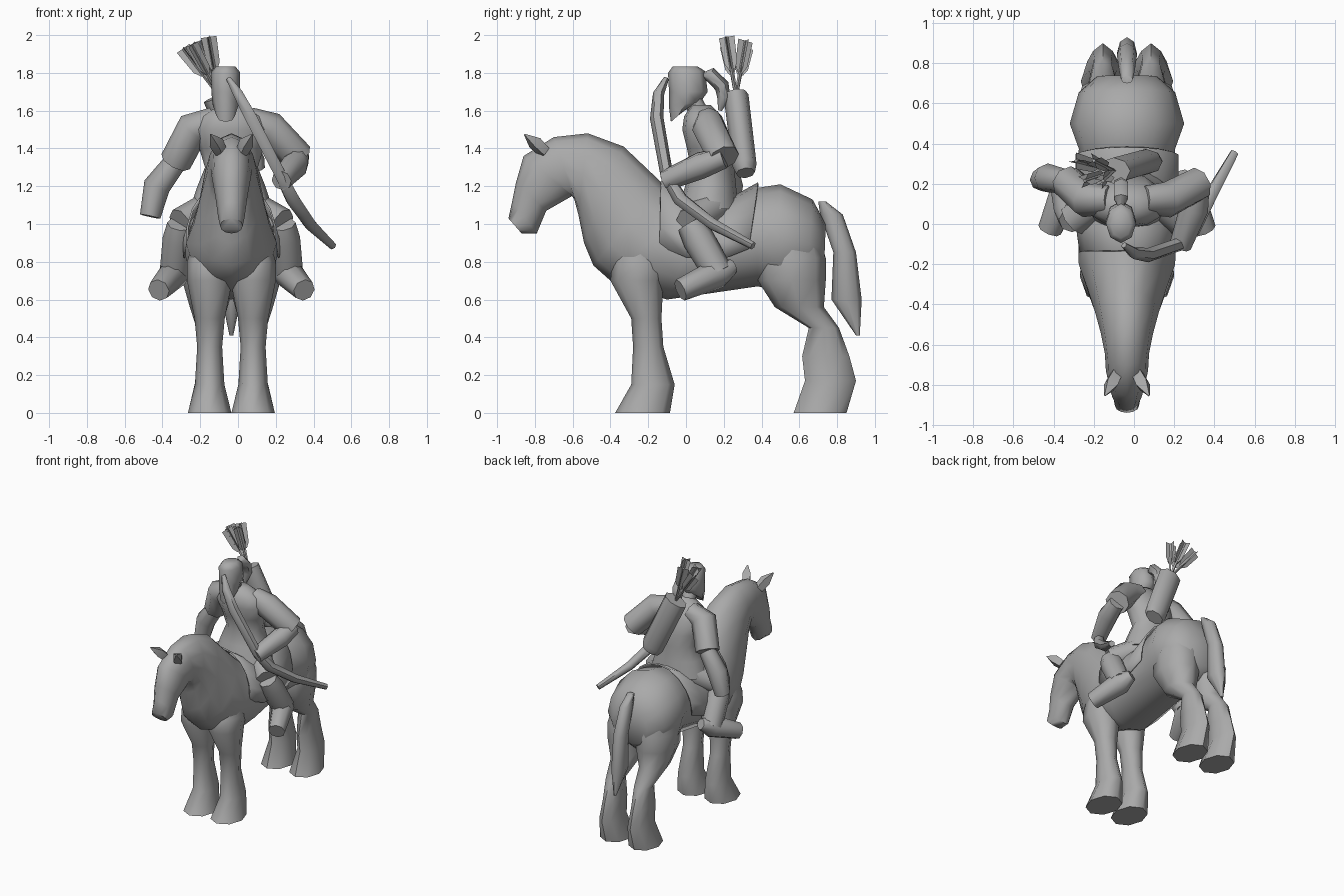
import bpy, bmesh, math
from mathutils import Vector

if "Cube" in bpy.data.objects:
    bpy.data.objects.remove(bpy.data.objects["Cube"], do_unlink=True)

MID = -.035  # centre line of horse and rider
SIDES = {"right": -1, "left": 1}
shade = .4
grey = bpy.data.materials.new("plain grey")
grey.use_nodes = True
grey.diffuse_color = (shade, shade, shade, 1)
grey.node_tree.nodes["Principled BSDF"].inputs["Base Color"].default_value = grey.diffuse_color


def loft(name, rings, closed=True):
    """Skin a list of equally long point rings; closed rings also get end caps."""
    bm = bmesh.new()
    rows = [[bm.verts.new(point) for point in ring] for ring in rings]
    count = len(rows[0])
    for lower, upper in zip(rows, rows[1:]):
        for i in range(count if closed else count - 1):
            j = (i + 1) % count
            bm.faces.new((lower[i], lower[j], upper[j], upper[i]))
    if closed:
        bm.faces.new(reversed(rows[0]))
        bm.faces.new(rows[-1])
    bmesh.ops.recalc_face_normals(bm, faces=bm.faces)
    mesh = bpy.data.meshes.new(name)
    bm.to_mesh(mesh)
    bm.free()
    mesh.materials.append(grey)
    obj = bpy.data.objects.new(name, mesh)
    bpy.context.collection.objects.link(obj)
    bpy.ops.object.select_all(action='DESELECT')
    obj.select_set(True)
    bpy.context.view_layer.objects.active = obj
    bpy.ops.object.shade_smooth_by_angle(angle=math.radians(60))
    return obj


def turn(count):
    return [math.tau * i / count for i in range(count)]


def oval(centre, across, along, angles):
    return [centre + across * math.sin(a) + along * math.cos(a) for a in angles]


def ribs(name, x, rows, angles, closed=True):
    """Ovals hung between an upper and a lower profile point, with a half width."""
    rings = []
    for y_top, z_top, y_low, z_low, half in rows:
        top, low = Vector((x, y_top, z_top)), Vector((x, y_low, z_low))
        rings.append(oval((top + low) / 2, Vector((half, 0, 0)), (top - low) / 2, angles))
    return loft(name, rings, closed)


def column(name, x, rows, sides=8):
    """Level ovals at y, z with a half depth and a half width."""
    return loft(name, [oval(Vector((x, y, z)), Vector((half, 0, 0)), Vector((0, depth, 0)),
                            turn(sides)) for y, z, depth, half in rows])


def tube(name, path, radii, sides=8, flat=1):
    """Circles square to a path, one radius for each point, optionally flattened."""
    path = [Vector(point) for point in path]
    rings = []
    for i, (point, radius) in enumerate(zip(path, radii)):
        ahead = (path[min(i + 1, len(path) - 1)] - path[max(i - 1, 0)]).normalized()
        across = ahead.cross(Vector((0, 1, 0))).normalized()
        rings.append(oval(point, across * radius * flat, ahead.cross(across) * radius,
                          turn(sides)))
    return loft(name, rings)


# Horse: head, neck and barrel in one skin
ribs("horse_body", MID, [
    (-.94, 1.03, -.87, .95, .06), (-.92, 1.12, -.79, .95, .07), (-.9, 1.22, -.74, 1.07, .085),
    (-.86, 1.36, -.6, 1.15, .105), (-.7, 1.46, -.59, 1.13, .11), (-.52, 1.48, -.57, 1.05, .13),
    (-.33, 1.41, -.54, .9, .16), (-.13, 1.22, -.49, .78, .2), (0, 1.1, -.4, .7, .24),
    (.1, 1.07, -.1, .6, .245), (.37, 1.19, .38, .67, .24), (.5, 1.21, .5, .64, .285),
    (.67, 1.13, .64, .66, .24), (.74, 1, .73, .74, .15)], turn(12))
column("tail", MID, [(.72, 1.12, .02, .03), (.77, 1.05, .06, .04), (.84, .85, .06, .05),
                     (.85, .6, .08, .05), (.91, .41, .01, .01)])

# Saddle cloth draped over the back
drape = [math.radians(angle) for angle in range(-100, 101, 20)]
cloth = ribs("saddle_cloth", MID, [
    (-.13, 1.23, -.15, .64, .24), (0, 1.14, 0, .6, .26), (.2, 1.12, .2, .6, .26),
    (.38, 1.22, .3, .62, .26)], drape, closed=False)
cloth.modifiers.new("thickness", 'SOLIDIFY').thickness = .01

# Horse legs and ears, rider legs and boots
for word, s in SIDES.items():
    column(word + "_front_leg", MID + s * .115, [
        (-.24, 1, .05, .06), (-.24, .8, .15, .12), (-.26, .7, .14, .12), (-.21, .5, .08, .08),
        (-.2, .35, .08, .066), (-.175, .15, .115, .078), (-.23, 0, .145, .115)])
    column(word + "_hind_leg", MID + s * .12, [
        (.57, 1.05, .1, .08), (.56, .82, .18, .145), (.56, .7, .18, .14), (.6, .56, .13, .1),
        (.73, .45, .08, .065), (.74, .3, .125, .06), (.765, .17, .135, .07), (.71, 0, .14, .11)])
    tube(word + "_ear", [(MID + s * .055, -.75, 1.38), (MID + s * .08, -.8, 1.43),
                         (MID + s * .11, -.855, 1.475)], [.035, .04, .004], sides=4)
    hip = Vector((MID + s * .1, .15, 1.09))
    knee = Vector((MID + s * .27, .02, 1))
    ankle = Vector((MID + s * .3, .17, .74))
    toe = Vector((MID + s * .385, -.03, .65))
    tube(word + "_thigh", [hip, knee], [.09, .085])
    tube(word + "_shin", [knee, knee.lerp(ankle, .3), ankle], [.07, .085, .08])
    tube(word + "_boot", [ankle.lerp(toe, -.4), ankle, toe], [.04, .08, .06])

# Rider torso: chest, waist and flared tunic
column("tunic", MID, [
    (.08, 1.63, .05, .06), (.09, 1.57, .1, .16), (.1, 1.5, .12, .2), (.13, 1.4, .125, .17),
    (.14, 1.3, .115, .14), (.13, 1.2, .135, .18), (.12, 1.08, .16, .22)], sides=12)

# Rider head and hair
head_x = MID - .03
ribs("head", head_x, [
    (-.07, 1.835, .06, 1.835, .05), (-.095, 1.8, .1, 1.81, .075), (-.09, 1.7, .115, 1.7, .076),
    (-.09, 1.62, .08, 1.65, .07), (-.08, 1.54, 0, 1.61, .05)], turn(8))
tube("neck", [(head_x, .08, 1.57), (head_x, .02, 1.68)], [.05, .05])
tube("ponytail", [(head_x, .06, 1.79), (head_x, .13, 1.79), (head_x, .19, 1.73),
                  (head_x, .2, 1.67), (head_x, .18, 1.6)], [.03, .04, .04, .035, .01], sides=6)

# Rider arms: wide sleeves, then forearms ending in fists
reach = {"right": ((-.33, .21, 1.33), (-.43, .23, 1.2), (-.465, .22, 1.04)),
         "left": ((.32, .2, 1.35), (.3, .08, 1.31), (.23, -.11, 1.23))}
for word, s in SIDES.items():
    shoulder = Vector((MID + s * .2, .12, 1.51))
    elbow, wrist, hand = map(Vector, reach[word])
    chest = Vector((MID + s * .09, .12, 1.55))
    tube(word + "_sleeve", [chest, shoulder, elbow], [.07, .09, .085])
    tube(word + "_forearm", [elbow, wrist, hand], [.06, .072, .055])

# Bow held across the body, thinner at both tips
tube("bow", [(-.05, -.105, 1.77), (0, -.145, 1.69), (.07, -.155, 1.56), (.23, -.1, 1.25),
             (.29, -.03, 1.13), (.38, .14, 1), (.5, .355, .885)],
     [.015, .03, .036, .034, .04, .034, .022], sides=6)

# Wide, flattened quiver across the back
mouth = Vector((-.1, .265, 1.68))
base = Vector((.08, .315, 1.27))
tube("quiver", [base, base.lerp(mouth, .1), mouth], [.05, .064, .066], flat=1.35)

# Fan of arrows, each with two crossed feathers
for k in range(4):
    tip = mouth + Vector((.045 * k - .19, .05 * math.cos(math.pi * k), .25 + .02 * k))
    nock = mouth.lerp(tip, -.2)
    ahead = (tip - nock).normalized()
    tube("arrow_shaft_%d" % k, [nock, tip], [.01, .01], sides=4)
    across = ahead.cross(Vector((math.cos(k), math.sin(k), 0))).normalized()
    for word, wide in (("flat", across), ("upright", ahead.cross(across))):
        spans = ((.18, .015), (.14, .035), (0, .042))
        loft("%s_feather_%d" % (word, k),
             [[tip - ahead * back - wide * half, tip - ahead * back + wide * half]
              for back, half in spans], closed=False)
